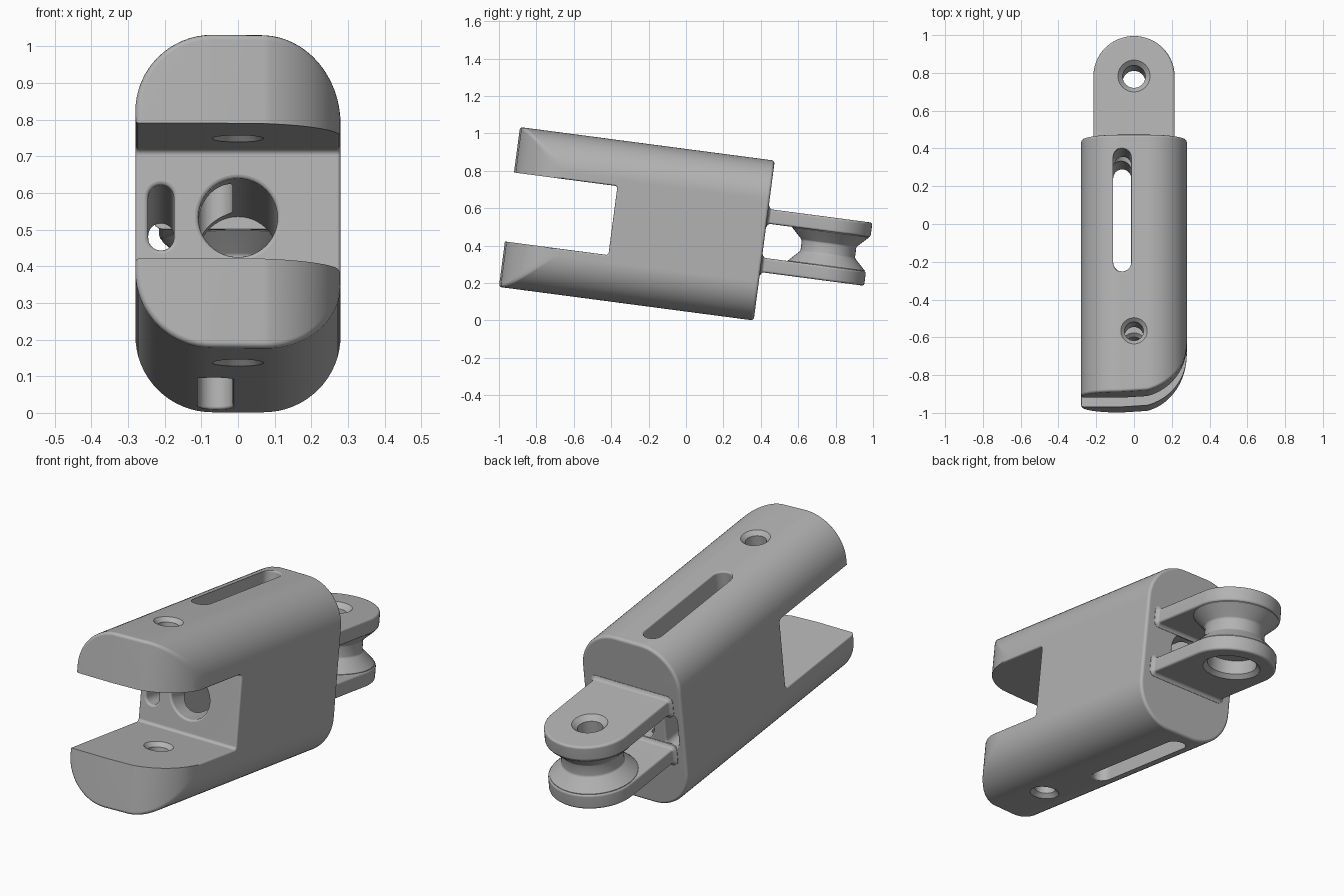
import bpy, bmesh
from math import sin, cos, pi, radians, sqrt
from mathutils import Vector

cube = bpy.data.objects.get("Cube")
if cube:
    bpy.data.objects.remove(cube, do_unlink=True)

TILT = radians(7.5)
HALF_W, HALF_H, CORNER = 0.28, 0.431, 0.21
FRONT, BACK, GAP_END = -1.015, 0.359, -0.457

grey = bpy.data.materials.new("warm_grey")
grey.use_nodes = True
grey.diffuse_color = (0.45, 0.45, 0.45, 1)
grey.node_tree.nodes["Principled BSDF"].inputs["Base Color"].default_value = grey.diffuse_color


def outline(hx, hy, r, n=12):
    """Rounded rectangle, slot or circle, without repeated points."""
    pts = []
    for k, (sx, sy) in enumerate([(1, 1), (-1, 1), (-1, -1), (1, -1)]):
        for i in range(n + 1):
            a = (k + i / n) * pi / 2
            p = Vector((sx * (hx - r) + r * cos(a), sy * (hy - r) + r * sin(a)))
            if not any((p - q).length < 1e-5 for q in pts[-1:] + pts[:1]):
                pts.append(p)
    return pts


def place(axis, a, b, t):
    return {"x": (t, a, b), "y": (a, t, b), "z": (a, b, t)}[axis]


def loft(name, rings, strip_front=False):
    """Skin a list of equal rings and close both ends."""
    bm = bmesh.new()
    loops = [[bm.verts.new(p) for p in ring] for ring in rings]
    n = len(loops[0])
    for low, high in zip(loops, loops[1:]):
        for i in range(n):
            j = (i + 1) % n
            bm.faces.new((low[i], low[j], high[j], high[i]))
    if strip_front:
        v = loops[0]
        for i in range(n // 2 - 1):
            bm.faces.new((v[i], v[i + 1], v[n - 2 - i], v[n - 1 - i]))
    else:
        bm.faces.new(loops[0])
    bm.faces.new(loops[-1])
    bmesh.ops.recalc_face_normals(bm, faces=bm.faces)
    mesh = bpy.data.meshes.new(name)
    bm.to_mesh(mesh)
    bm.free()
    obj = bpy.data.objects.new(name, mesh)
    bpy.context.collection.objects.link(obj)
    return obj


def rounding(b, steps=3):
    """Pairs of (distance along, inset) for a rounded edge."""
    angles = [i / steps * pi / 2 for i in range(steps + 1)]
    return [(b * (1 - cos(a)), b * (1 - sin(a))) for a in angles]


def drill(name, axis, centre, hx, hy, r, start, end, b, steps=3):
    """Cutter that widens where it leaves each surface."""
    edge = rounding(b, steps)
    levels = [(start - 0.1, b)] + [(start + d, g) for d, g in edge]
    levels += [(end - d, g) for d, g in reversed(edge)] + [(end + 0.1, b)]
    rings = [[place(axis, centre[0] + p.x, centre[1] + p.y, t)
              for p in outline(hx + g, hy + g, r + g)] for t, g in levels]
    obj = loft(name, rings)
    obj.hide_render = True
    return obj


def finish(obj, joins, cuts):
    """Join and cut, then shade, colour and tilt the part."""
    for tool, mode in [(j, "UNION") for j in joins] + [(c, "DIFFERENCE") for c in cuts]:
        mod = obj.modifiers.new(tool.name, "BOOLEAN")
        mod.object, mod.operation, mod.solver = tool, mode, "EXACT"
    bpy.context.view_layer.update()
    graph = bpy.context.evaluated_depsgraph_get()
    mesh = bpy.data.meshes.new_from_object(obj.evaluated_get(graph))
    obj.modifiers.clear()
    obj.data = mesh
    for tool in joins + cuts:
        bpy.data.objects.remove(tool, do_unlink=True)
    mesh.materials.clear()
    mesh.materials.append(grey)
    for poly in mesh.polygons:
        poly.material_index = 0
    bpy.ops.object.select_all(action="DESELECT")
    obj.select_set(True)
    bpy.context.view_layer.objects.active = obj
    bpy.ops.object.shade_smooth_by_angle(angle=radians(38))
    normals = obj.modifiers.new("even_shading", "WEIGHTED_NORMAL")
    normals.keep_sharp = True
    obj.rotation_euler.x = -TILT
    obj.location = (0, 0.478 * sin(TILT), 0.478 * cos(TILT))


# Body: rounded section whose front is swept back on the left side
def front_sweep(x):
    return HALF_W - sqrt(max(0, HALF_W ** 2 - x * x)) if x > 0 else 0


def section(inset):
    return outline(HALF_W - inset, HALF_H - inset, CORNER - inset, 16)


edge = rounding(0.015)
rings = [[(p.x, FRONT + front_sweep(p.x) + d, p.y) for p in section(g)] for d, g in edge]
rings += [[(p.x, BACK - d, p.y) for p in section(g)] for d, g in reversed(edge)]
body = loft("body", rings, strip_front=True)

# Openings in the body
gap_half = 0.186
gap_len = 0.42
cuts = [
    drill("fork_gap", "x", (GAP_END - gap_len, 0), gap_len, gap_half, 0.015,
          -HALF_W, HALF_W, 0.01),
    drill("main_bore", "y", (0, 0), 0.108, 0.108, 0.108, GAP_END, BACK, 0.01),
    drill("side_slot", "y", (-0.21, 0), 0.035, 0.09, 0.035, GAP_END, BACK, 0.01),
    drill("long_slot", "z", (-0.0625, -0.044), 0.0475, 0.328, 0.0475,
          -HALF_H, HALF_H, 0.008),
]
for label, low, high in [("upper", gap_half, HALF_H), ("lower", -HALF_H, -gap_half)]:
    cuts.append(drill(label + "_pin_hole", "z", (0, -0.69), 0.05, 0.05, 0.05,
                      low, high, 0.02, 1))
finish(body, [], cuts)

# Rear tongue: waisted spool between two round-ended plates
PIVOT, TONGUE_R, INNER, OUTER = 0.705, 0.215, 0.092, 0.17
waist = [(0.11, 0.195), (0.1, 0.208), (0.09, 0.208), (0.035, 0.152), (0.025, 0.147)]
waist = [(-z, r) for z, r in waist] + [(z, r) for z, r in reversed(waist)]
spool = loft("rear_tongue", [[(p.x, PIVOT + p.y, z) for p in outline(r, r, r)]
                             for z, r in waist])


def plate_ring(inset, z):
    r = TONGUE_R - inset
    arc = [(r * cos(i * pi / 32), PIVOT + r * sin(i * pi / 32), z) for i in range(33)]
    return [(r, BACK - 0.008, z)] + arc + [(-r, BACK - 0.008, z)]


joins = []
for side in (1, -1):
    edge = rounding(0.012)
    levels = [(INNER + d, g) for d, g in edge] + [(OUTER - d, g) for d, g in reversed(edge)]
    joins.append(loft("plate", [plate_ring(g, side * z) for z, g in levels]))
    # Flared root where the plate meets the body
    flare = [(-0.006, 0.018), (0.002, 0.018), (0.006, 0.009), (0.012, 0.003), (0.022, -0.002)]
    mid, half = side * (INNER + OUTER) / 2, (OUTER - INNER) / 2
    joins.append(loft("root", [[(p.x, BACK + d, mid + p.y)
                                for p in outline(TONGUE_R + g, half + g, 0.012 + g, 4)]
                               for d, g in flare]))

cuts = [
    drill("pivot_hole", "z", (0, PIVOT), 0.06, 0.06, 0.06, -0.3, OUTER, 0.025, 1),
    drill("pivot_recess", "z", (0, PIVOT), 0.12, 0.12, 0.12, -OUTER, 0.02, 0.02, 1),
]
# Keep the recess shallow: flatten its inner end
for v in cuts[1].data.vertices:
    v.co.z = min(v.co.z, -0.08)
    if v.co.z > -0.1:
        off = Vector((v.co.x, v.co.y - PIVOT)).normalized() * 0.12
        v.co.x, v.co.y = off.x, PIVOT + off.y
cuts[1].data.update()
finish(spool, joins, cuts)
